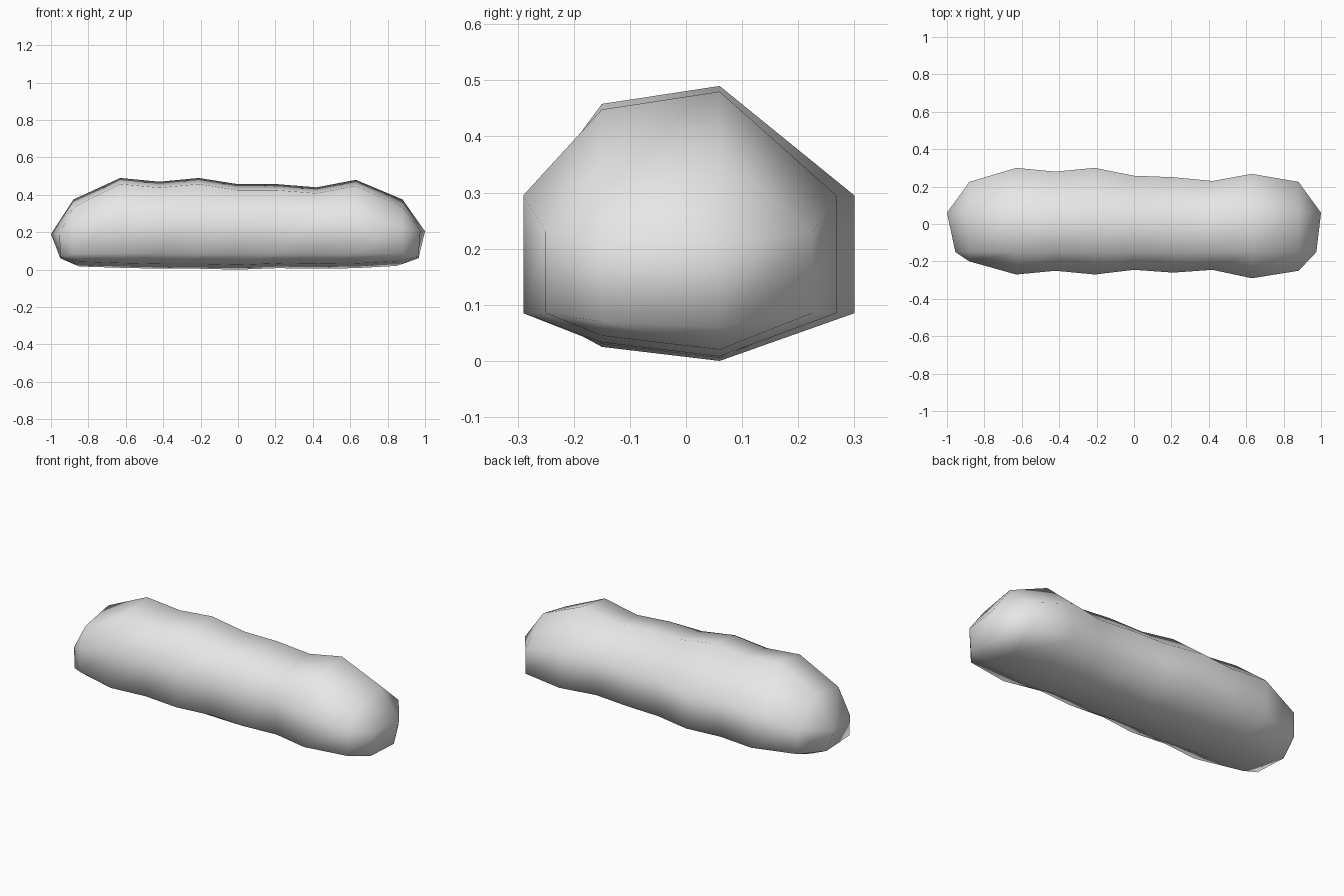
import bpy
import bmesh

cube = bpy.data.objects.get("Cube")
if cube:
    bpy.data.objects.remove(cube, do_unlink=True)

# Colour
grey = bpy.data.materials.new("light_grey")
grey.use_nodes = True
colour = (0.8, 0.8, 0.8, 1)
grey.diffuse_color = colour
grey.node_tree.nodes["Principled BSDF"].inputs["Base Color"].default_value = colour

# Cross-sections along the body: x, front y, back y, top z, bottom z
STATIONS = [
    (-0.88, -0.20, 0.225, 0.375, 0.017),
    (-0.63, -0.27, 0.30, 0.49, 0.01),
    (-0.42, -0.25, 0.28, 0.47, 0.005),
    (-0.21, -0.27, 0.30, 0.49, 0.005),
    (0.0, -0.245, 0.258, 0.457, 0.0),
    (0.21, -0.26, 0.25, 0.457, 0.008),
    (0.42, -0.245, 0.23, 0.44, 0.005),
    (0.63, -0.29, 0.268, 0.48, 0.008),
    (0.88, -0.25, 0.225, 0.375, 0.02),
]
Y_FRONT, Y_BACK = -0.15, 0.06    # the two lengthwise ridges
LOW = 0.085                      # lower edge of the side walls


def ring(bm, x, yf, yb, top, bottom):
    """One eight-sided cross-section; the end ones have lower shoulders."""
    end = abs(x) > 0.8
    shoulder = 0.23 if end else 0.295
    drop = 0.04 if end else 0.032
    xb = x * 0.965 if end else x
    points = [
        (x, yf, LOW), (x, yf, shoulder),
        (x, Y_FRONT, top - drop), (x, Y_BACK, top),
        (x, yb, shoulder), (x, yb, LOW),
        (xb, Y_BACK, bottom), (xb, Y_FRONT, bottom + 0.025),
    ]
    return [bm.verts.new(p) for p in points]


def cap(bm, r, tip_back, tip_front, low_x, z):
    """Blunt end built from two tip points and two lower points."""
    tf = bm.verts.new((tip_front, Y_FRONT, z))
    tb = bm.verts.new((tip_back, Y_BACK, z))
    lf = bm.verts.new((low_x, Y_FRONT, 0.07))
    lb = bm.verts.new((low_x, Y_BACK, 0.06))
    for face in [(r[1], r[2], tf), (r[2], r[3], tb, tf), (r[3], r[4], tb),
                 (r[4], r[5], lb, tb), (r[5], r[6], lb), (r[6], r[7], lf, lb),
                 (r[7], r[0], lf), (r[0], r[1], tf, lf), (tf, tb, lb, lf)]:
        bm.faces.new(face)


# Body: skin the cross-sections and close both ends
bm = bmesh.new()
rings = [ring(bm, *s) for s in STATIONS]
for a, b in zip(rings, rings[1:]):
    for i in range(len(a)):
        j = (i + 1) % len(a)
        bm.faces.new((a[i], a[j], b[j], b[i]))
cap(bm, rings[0], -1.0, -0.955, -0.95, 0.19)
cap(bm, rings[-1], 1.0, 0.975, 0.965, 0.205)
bmesh.ops.recalc_face_normals(bm, faces=bm.faces)
for f in bm.faces:
    f.smooth = True

mesh = bpy.data.meshes.new("log_body")
bm.to_mesh(mesh)
bm.free()
mesh.materials.append(grey)
body = bpy.data.objects.new("log_body", mesh)
bpy.context.collection.objects.link(body)
